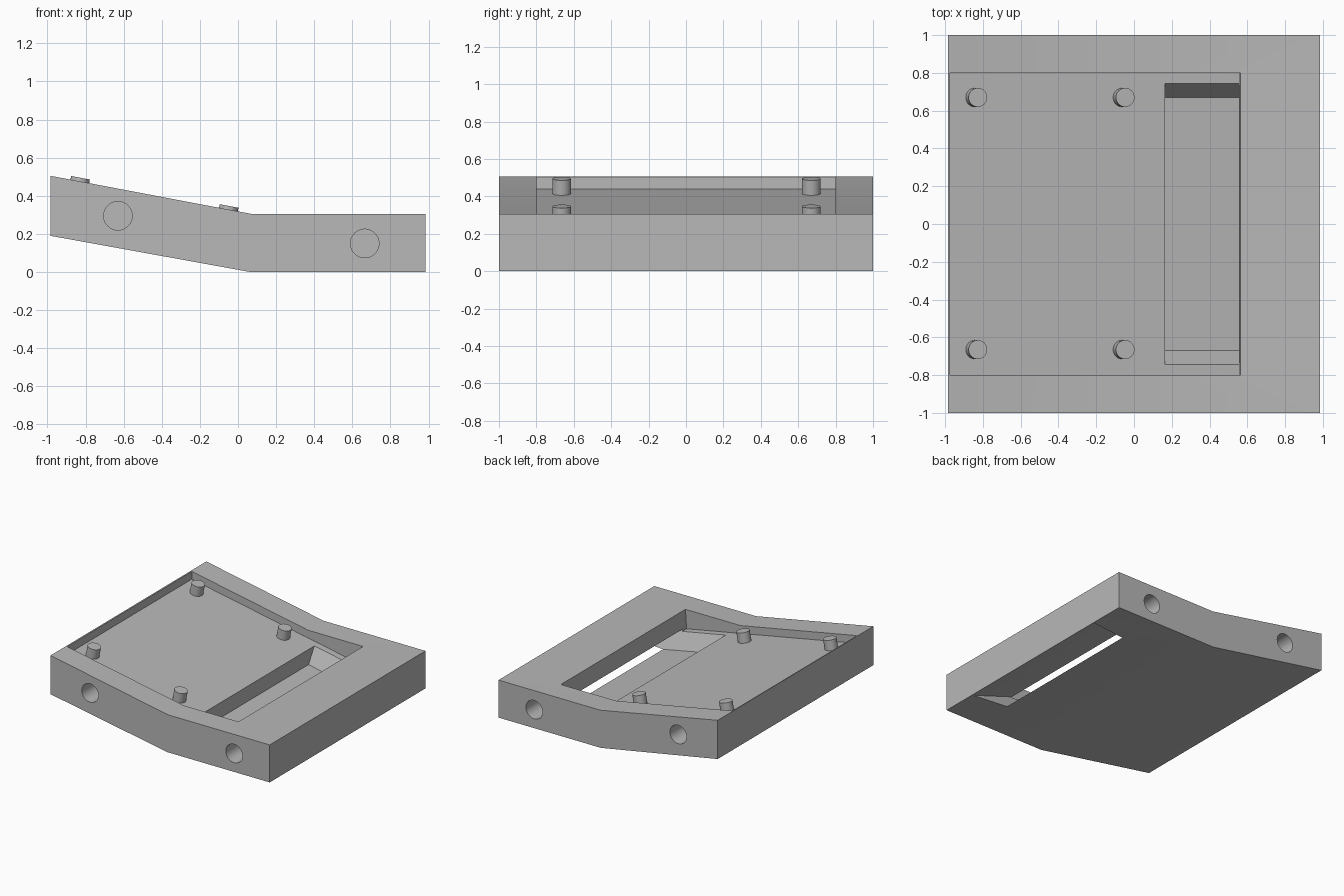
import bpy
import bmesh
import math
from mathutils import Matrix, Vector

cube = bpy.data.objects.get("Cube")
if cube:
    bpy.data.objects.remove(cube, do_unlink=True)

grey = bpy.data.materials.new("plain grey")
grey.use_nodes = True
COLOUR = (0.48, 0.48, 0.48, 1)
grey.diffuse_color = COLOUR
grey.node_tree.nodes["Principled BSDF"].inputs["Base Color"].default_value = COLOUR

SLOPE = 0.19


def floor_z(x):
    """Height of the tilted tray floor."""
    return 0.44 - SLOPE * (x + 0.975)


def finish(name, bm):
    bmesh.ops.recalc_face_normals(bm, faces=bm.faces[:])
    mesh = bpy.data.meshes.new(name)
    bm.to_mesh(mesh)
    bm.free()
    mesh.materials.append(grey)
    obj = bpy.data.objects.new(name, mesh)
    bpy.context.collection.objects.link(obj)
    return obj


def extrude_profile(name, profile, half_width):
    """Side profile in x and z, spread to both sides by half_width(x, z)."""
    bm = bmesh.new()
    rings = [[bm.verts.new((x, side * half_width(x, z), z)) for x, z in profile]
             for side in (-1, 1)]
    for ring in rings:
        bm.faces.new(ring)
    for i in range(len(profile)):
        j = (i + 1) % len(profile)
        bm.faces.new((rings[0][i], rings[0][j], rings[1][j], rings[1][i]))
    return finish(name, bm)


def cylinder(name, centre, axis, radius, length):
    bm = bmesh.new()
    turn = Vector((0, 0, 1)).rotation_difference(Vector(axis)).to_matrix().to_4x4()
    bmesh.ops.create_cone(bm, cap_ends=True, segments=40, radius1=radius,
                          radius2=radius, depth=length,
                          matrix=Matrix.Translation(centre) @ turn)
    return finish(name, bm)


def select(obj):
    bpy.ops.object.select_all(action='DESELECT')
    obj.select_set(True)
    bpy.context.view_layer.objects.active = obj


def cut(target, cutter):
    cutter.hide_render = True
    mod = target.modifiers.new("cut", 'BOOLEAN')
    mod.operation = 'DIFFERENCE'
    mod.solver = 'EXACT'
    mod.object = cutter
    select(target)
    bpy.ops.object.modifier_apply(modifier=mod.name)
    bpy.data.objects.remove(cutter, do_unlink=True)


# Bent block: flat half and rising half
body = extrude_profile(
    "bent_base",
    [(-0.985, 0.19), (0.065, 0), (0.985, 0), (0.985, 0.305), (0.07, 0.305), (-0.985, 0.505)],
    lambda x, z: 1.0)

# Shallow tilted tray
cut(body, extrude_profile(
    "tray_cutter",
    [(-0.975, floor_z(-0.975)), (0.555, floor_z(0.555)), (0.565, 0.305),
     (0.565, 0.7), (-0.975, 0.7)],
    lambda x, z: 0.8))

# Slanted slot from the tray out through the underside, narrowing downward
cut(body, extrude_profile(
    "slot_cutter",
    [(0.165, floor_z(0.165) + 0.04), (0.165, 0.1), (0.777, -0.02),
     (1.028, -0.02), (0.556, 0.165), (0.557, floor_z(0.557) + 0.04)],
    lambda x, z: 0.745 + 0.6 * (z - floor_z(x))))

# Blind round holes in both sides
for x, z in ((-0.63, 0.295), (0.665, 0.15)):
    for side in (-1, 1):
        cut(body, cylinder("hole_cutter", (x, side, z), (0, 1, 0), 0.075, 0.48))

# Four pegs standing square to the tray floor
up = Vector((SLOPE, 0, 1)).normalized()
parts = [body]
for x, row in ((-0.835, "high"), (-0.055, "low")):
    for y, side in ((-0.665, "front"), (0.67, "back")):
        centre = Vector((x, y, floor_z(x) + 0.036))
        parts.append(cylinder(f"{row}_{side}_peg", centre, up, 0.05, 0.092))

for obj in parts:
    select(obj)
    bpy.ops.object.shade_smooth_by_angle(angle=math.radians(30))
